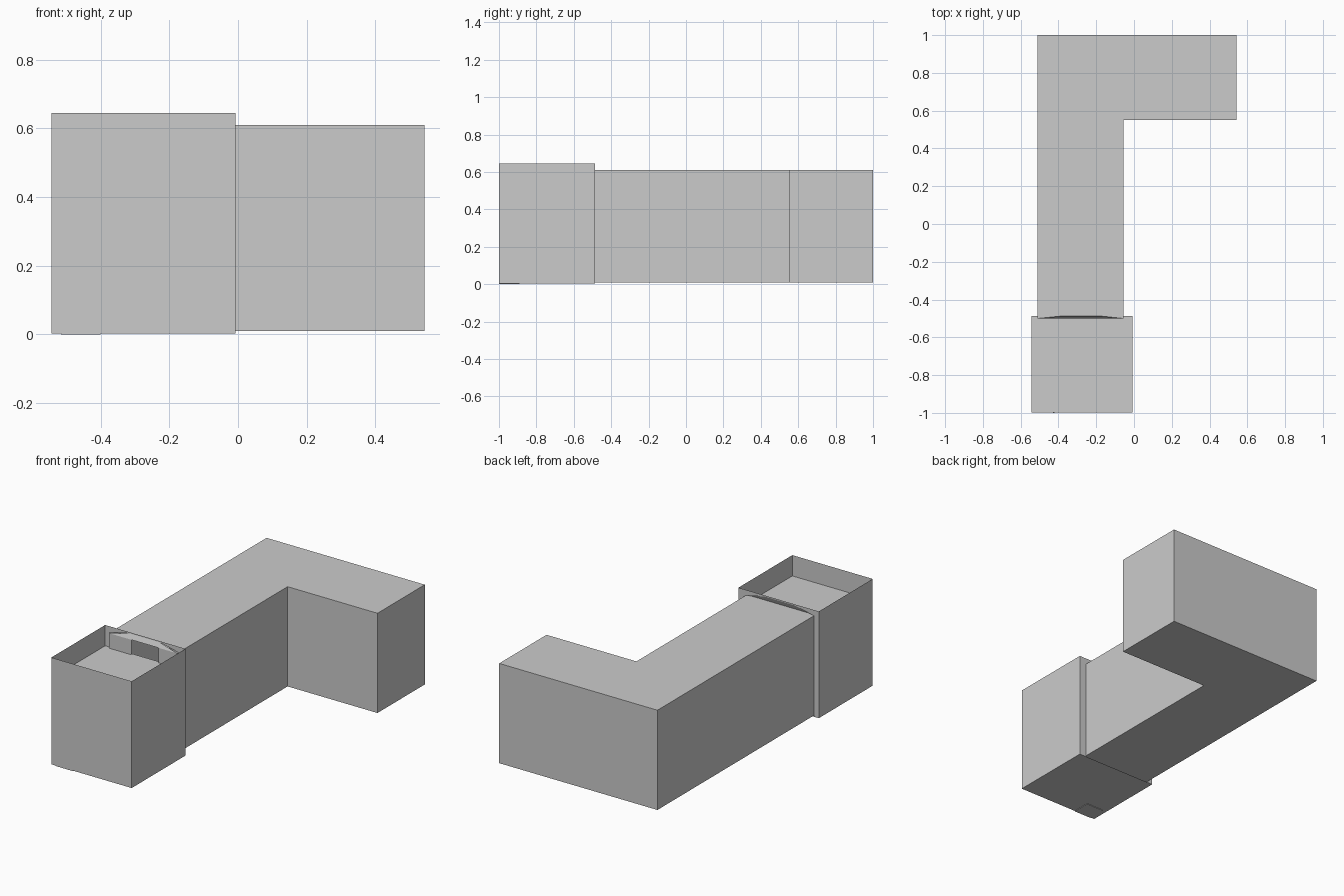
import bpy, bmesh

if "Cube" in bpy.data.objects:
    bpy.data.objects.remove(bpy.data.objects["Cube"])


def make(name, verts, faces):
    me = bpy.data.meshes.new(name)
    me.from_pydata(verts, [], faces)
    me.update()
    ob = bpy.data.objects.new(name, me)
    bpy.context.collection.objects.link(ob)
    return ob


def prism(name, outline, z0, z1, top=True, bottom=True, skip=()):
    """Extrude a counter-clockwise outline into a thin shell, leaving out chosen sides."""
    n = len(outline)
    verts = [(x, y, z0) for x, y in outline] + [(x, y, z1) for x, y in outline]
    faces = [(i, (i + 1) % n, (i + 1) % n + n, i + n) for i in range(n) if i not in skip]
    if bottom:
        faces.append(tuple(reversed(range(n))))
    if top:
        faces.append(tuple(range(n, 2 * n)))
    return make(name, verts, faces)


def rect(x0, x1, y0, y1):
    return [(x0, y0), (x1, y0), (x1, y1), (x0, y1)]


L, R, END, TOP = -0.51, -0.055, -0.5, 0.61      # long arm
BACK, RIM = -0.487, 0.645                       # front tub
PEAK_L, PEAK_R, PEAK = -0.38, -0.18, 0.638      # throat between them

# L-shaped body, open at the front end
prism("l_shaped_body", [(L, END), (R, END), (R, 0.55), (0.543, 0.55), (0.543, 1), (L, 1)],
      0.01, TOP, skip=(0,))

# Front end of the arm: a strip on each side of a central opening
for name, a, b in (("end_strip_left", L, -0.36), ("end_strip_right", -0.18, R)):
    make(name, [(a, END, 0.01), (b, END, 0.01), (b, END, TOP), (a, END, TOP)], [(0, 1, 2, 3)])

# Open tub: three walls and a base
prism("tub_walls", rect(-0.543, -0.008, -0.999, BACK), 0.003, RIM, top=False, skip=(2,))

# Tub back wall, notched where the arm enters
outline = [(-0.543, 0.003), (L, 0.003), (L, TOP), (PEAK_L, PEAK), (PEAK_R, PEAK),
           (R, TOP), (R, 0.003), (-0.008, 0.003), (-0.008, RIM), (-0.543, RIM)]
make("tub_back_wall", [(x, BACK, z) for x, z in outline], [tuple(reversed(range(10)))])

# Sloping flap joining the arm to the notch
make("throat_flap", [(L, END, TOP), (R, END, TOP), (PEAK_R, BACK, PEAK), (PEAK_L, BACK, PEAK)],
     [(3, 2, 1, 0)])

# Recessed surface inside the tub
make("tub_inner_floor", [(x, y, 0.52) for x, y in rect(-0.543, -0.008, -0.999, BACK)],
     [(0, 1, 2, 3)])

# Thin upright strip on the front and small plate under the corner
prism("front_strip", rect(-0.428, -0.421, -1.0, -0.995), 0.015, 0.25)
prism("corner_plate", rect(-0.515, -0.40, -0.999, -0.89), 0.0, 0.004)
